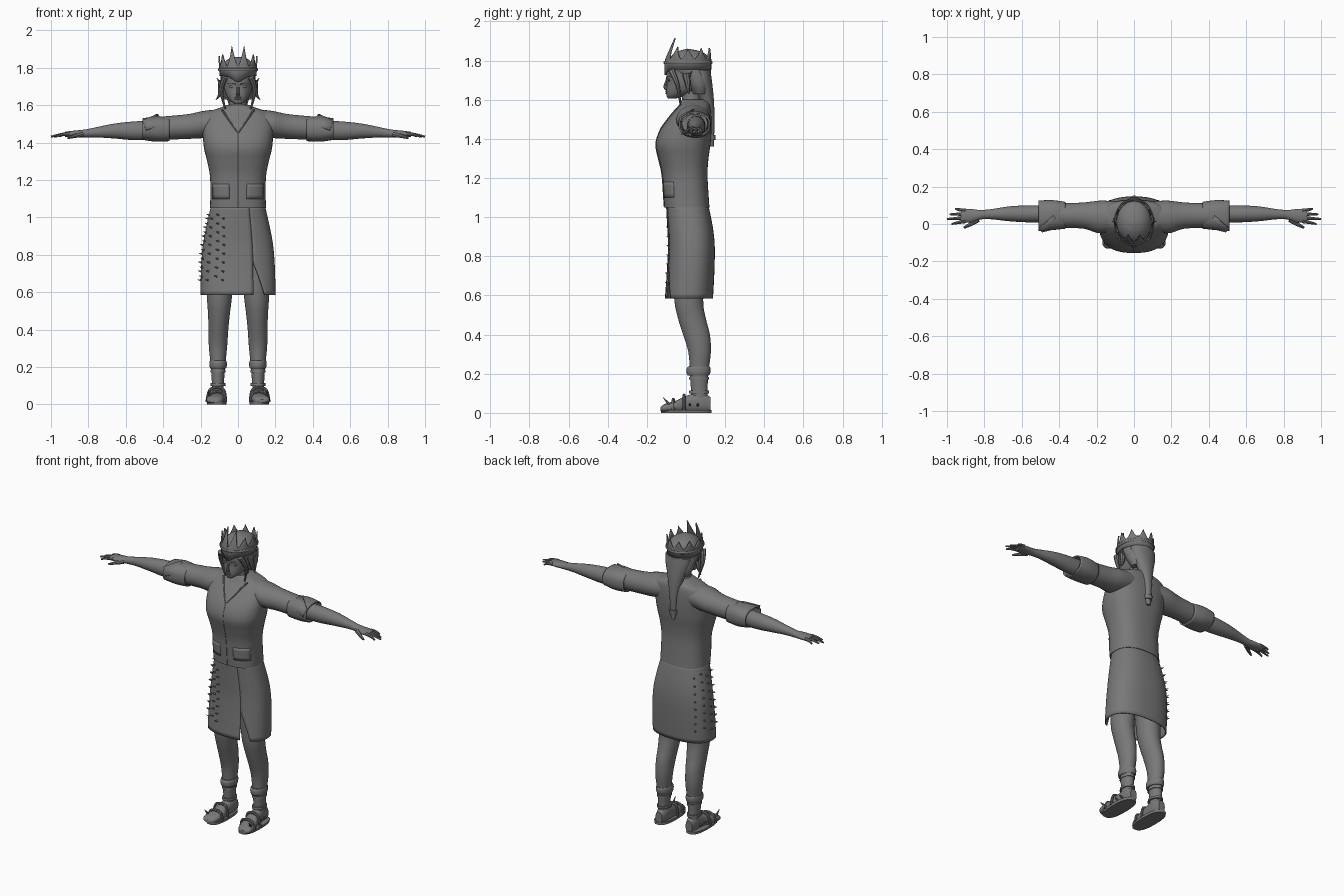
import bpy, bmesh
from math import sin, cos, pi, radians, copysign
from mathutils import Vector
from mathutils.bvhtree import BVHTree

if "Cube" in bpy.data.objects:
    bpy.data.objects.remove(bpy.data.objects["Cube"], do_unlink=True)

grey = bpy.data.materials.new("plain grey")
grey.use_nodes = True
grey.diffuse_color = (0.19, 0.19, 0.19, 1)
grey.node_tree.nodes["Principled BSDF"].inputs["Base Color"].default_value = grey.diffuse_color


def finish(obj, mirror=False, thick=0):
    obj.data.materials.clear()
    obj.data.materials.append(grey)
    bpy.ops.object.select_all(action="DESELECT")
    obj.select_set(True)
    bpy.context.view_layer.objects.active = obj
    if obj.type == "CURVE":
        bpy.ops.object.convert(target="MESH")
        obj = bpy.context.view_layer.objects.active
    bpy.ops.object.shade_smooth_by_angle(angle=radians(40))
    if thick:
        solid = obj.modifiers.new("thickness", "SOLIDIFY")
        solid.thickness = thick
    if mirror:
        obj.modifiers.new("mirror", "MIRROR")
    return obj


def mesh_object(name, verts, faces, **options):
    mesh = bpy.data.meshes.new(name)
    mesh.from_pydata([tuple(v) for v in verts], [], faces)
    bm = bmesh.new()
    bm.from_mesh(mesh)
    bmesh.ops.recalc_face_normals(bm, faces=bm.faces)
    bm.to_mesh(mesh)
    bm.free()
    obj = bpy.data.objects.new(name, mesh)
    bpy.context.collection.objects.link(obj)
    return finish(obj, **options)


def smooth_rings(rings, steps=4):
    # Spline through the given cross-sections
    pts = [Vector(r) for r in rings]
    out = []
    for i in range(len(pts) - 1):
        p, q = pts[i], pts[i + 1]
        before, after = pts[max(i - 1, 0)], pts[min(i + 2, len(pts) - 1)]
        for k in range(steps):
            t = k / steps
            m, w = (q - before) / 2, (after - p) / 2
            out.append(p + m * t + (3 * (q - p) - 2 * m - w) * t**2 + (2 * (p - q) + m + w) * t**3)
    return out + [pts[-1]]


def loft(name, axis, rings, n=32, power=2, gap=None, caps=True, **options):
    # Each ring: position on the axis, then low and high bounds of the two other axes
    rows = smooth_rings(rings)
    cols = n + 1 if gap else n
    verts, faces = [], []
    for t, a0, a1, b0, b1 in rows:
        start = radians(-70) + (gap(t) if gap else 0)
        for j in range(cols):
            ang = start + (radians(290) - start) * j / n
            c, s = cos(ang), sin(ang)
            a = (a0 + a1) / 2 + (a1 - a0) / 2 * copysign(abs(c) ** (2 / power), c)
            b = (b0 + b1) / 2 + (b1 - b0) / 2 * copysign(abs(s) ** (2 / power), s)
            verts.append({"x": (t, a, b), "y": (a, t, b), "z": (a, b, t)}[axis])
    for i in range(len(rows) - 1):
        for j in range(n):
            k = (j + 1) % cols
            faces.append((i * cols + j, i * cols + k, (i + 1) * cols + k, (i + 1) * cols + j))
    if caps:
        faces += [tuple(range(n)), tuple(range(len(verts) - n, len(verts)))]
    return mesh_object(name, verts, faces, **options)


def tube(name, points, radii, **options):
    curve = bpy.data.curves.new(name, "CURVE")
    curve.dimensions = "3D"
    curve.bevel_depth, curve.bevel_resolution = 1, 2
    curve.use_fill_caps = True
    curve.resolution_u = 5
    line = curve.splines.new("NURBS")
    line.points.add(len(points) - 1)
    for i, (point, p) in enumerate(zip(line.points, points)):
        point.co = (*p, 1)
        f = i / (len(points) - 1)
        point.radius = radii[0] * (1 - f) + radii[1] * f
    line.order_u, line.use_endpoint_u = 3, True
    obj = bpy.data.objects.new(name, curve)
    bpy.context.collection.objects.link(obj)
    return finish(obj, **options)


def ball(name, loc, scale, **options):
    bm = bmesh.new()
    bmesh.ops.create_uvsphere(bm, u_segments=14, v_segments=10, radius=1)
    verts = [Vector(loc) + v.co * Vector(scale) for v in bm.verts]
    faces = [[v.index for v in f.verts] for f in bm.faces]
    bm.free()
    return mesh_object(name, verts, faces, **options)


def surface(obj):
    return BVHTree.FromPolygons([v.co for v in obj.data.vertices], [p.vertices for p in obj.data.polygons])


def front_point(tree, x, z, lift=0.001):
    hit = tree.ray_cast(Vector((x, -1, z)), Vector((0, 1, 0)))[0]
    return hit - Vector((0, lift, 0))


def side_point(tree, degrees, z, lift=0.0):
    out = Vector((cos(radians(degrees)), sin(radians(degrees)), 0))
    return tree.ray_cast(out + Vector((0, 0, z)), -out)[0] + out * lift, out


# Jacket body, sleeves and rolled cuffs
torso = loft("jacket_body", "z", [
    (1.05, -.15, .15, -.11, .12), (1.12, -.148, .148, -.115, .115), (1.22, -.15, .15, -.122, .11),
    (1.3, -.165, .165, -.14, .115), (1.37, -.182, .182, -.155, .125), (1.44, -.188, .188, -.135, .13),
    (1.51, -.19, .19, -.085, .13), (1.56, -.165, .165, -.045, .125), (1.585, -.1, .1, -.03, .115),
    (1.6, -.06, .06, -.02, .1)], n=48, power=2.5)
loft("jacket_sleeves", "x", [
    (.08, -.03, .12, 1.44, 1.58), (.18, -.05, .125, 1.425, 1.57), (.27, -.025, .115, 1.42, 1.552),
    (.4, -.02, .11, 1.415, 1.54)], mirror=True)
loft("sleeve_cuffs", "x", [
    (.365, -.025, .118, 1.408, 1.535), (.44, -.033, .128, 1.405, 1.54),
    (.51, -.038, .125, 1.415, 1.53)], power=2.4, caps=False, thick=.008, mirror=True)
mesh_object("cuff_flaps", [(.51, -.03, 1.52), (.43, .04, 1.555), (.39, -.02, 1.5), (.49, -.045, 1.47)],
            [(0, 1, 2, 3)], thick=.008, mirror=True)
tree = surface(torso)
lapel = [front_point(tree, .085 * i / 8, 1.45 + .125 * i / 8) for i in range(9)]
tube("lapel_edges", lapel, (.003, .006), mirror=True)
tube("front_seam", [front_point(tree, 0, 1.45 - .04 * i) for i in range(11)], (.0025, .0025))
pocket = [side_point(tree, -68 + 43 * i / 6, 1.1 + .08 * j / 4, .002)[0] for j in range(5) for i in range(7)]
mesh_object("jacket_pockets", pocket, [
    (j * 7 + i, j * 7 + i + 1, j * 7 + i + 8, j * 7 + i + 7) for j in range(4) for i in range(6)],
    thick=.006, mirror=True)

# Skirt with a slit, and spikes on its right side
skirt = loft("skirt", "z", [
    (.585, -.2, .2, -.108, .138), (.72, -.198, .198, -.098, .145), (.85, -.188, .188, -.092, .147),
    (.95, -.17, .17, -.096, .137), (1.06, -.145, .145, -.102, .115)], n=60, power=2.4, caps=False,
    gap=lambda z: radians(22) * min(max((.76 - z) / .175, 0), 1), thick=.006)
tree = surface(skirt)
for col, degrees in enumerate((142, 157, 172, 187, 202, 217, 230)):
    for row in range(8):
        p, out = side_point(tree, degrees, .665 + .047 * row + .02 * (col % 2))
        tube("skirt_spike", [p, p + out * .008, p + out * .017 + Vector((0, 0, .004))], (.006, .0008))

# Forearms and hands
loft("forearms", "x", [
    (.42, .005, .1, 1.415, 1.52), (.55, .008, .1, 1.413, 1.514), (.66, .014, .095, 1.422, 1.502),
    (.76, .025, .08, 1.428, 1.482), (.82, .024, .075, 1.427, 1.47), (.87, .008, .08, 1.428, 1.465),
    (.925, .008, .08, 1.43, 1.458)], n=24, mirror=True)
for finger, (base, tip, reach) in {"index": (.016, 0, .975), "middle": (.034, .027, 1),
                                   "ring": (.053, .052, .985), "little": (.071, .082, .955)}.items():
    tube(finger + "_fingers", [(.9, base, 1.447), (.94, (base + tip) / 2, 1.447), (reach, tip, 1.432)],
         (.0115, .005), mirror=True)
tube("thumbs", [(.835, .025, 1.445), (.87, -.002, 1.437), (.91, -.02, 1.425)], (.016, .006), mirror=True)

# Legs
loft("legs", "z", [
    (.05, .078, .138, .03, .11), (.12, .075, .14, .025, .11), (.21, .068, .146, .02, .115),
    (.31, .058, .156, .012, .127), (.4, .052, .158, -.015, .122), (.48, .044, .16, -.04, .102),
    (.58, .032, .166, -.06, .088), (.8, .012, .17, -.07, .11)], mirror=True)

# Shoes, ankle bands and straps
loft("shoes", "y", [
    (-.13, .105, .15, .01, .028), (-.11, .082, .168, .005, .045), (-.05, .07, .163, .003, .063),
    (.01, .072, .146, .003, .09), (.08, .072, .14, .003, .105), (.125, .085, .13, .005, .08)],
    power=2.4, mirror=True)
loft("shoe_soles", "z", [(0, .062, .165, -.128, .13), (.016, .062, .168, -.13, .13)], power=2.6, mirror=True)
loft("ankle_bands", "z", [(.192, .064, .148, .008, .118), (.205, .06, .152, .003, .124),
                          (.225, .06, .152, .003, .126), (.236, .064, .15, .01, .122)], mirror=True)
for z in (.1, .17):
    loft("ankle_strap", "z", [(z, .067, .146, .015, .118), (z + .014, .067, .146, .017, .118)], mirror=True)
for y, top in ((-.065, .064), (-.01, .086)):
    tube("foot_strap", [(.066, y, .012), (.068, y, top - .01), (.095, y, top + .005), (.13, y, top + .005),
                        (.16, y, top - .012), (.166, y, .012)], (.008, .008), mirror=True)
tube("toe_spikes", [(.15, -.085, .04), (.155, -.095, .055), (.157, -.118, .08)], (.011, .001), mirror=True)
for y in (.02, .06):
    tube("buckle_spikes", [(.138, y, .04), (.152, y, .042), (.162, y, .05)], (.008, .001), mirror=True)

# Neck, head and face
loft("neck", "z", [(1.54, -.07, .07, -.025, .1), (1.6, -.047, .047, -.02, .075),
                   (1.66, -.045, .045, -.03, .07)], n=24)
head = loft("head", "z", [
    (1.606, -.018, .018, -.092, -.05), (1.622, -.04, .04, -.1, 0), (1.65, -.061, .061, -.1, .06),
    (1.69, -.075, .075, -.097, .095), (1.73, -.08, .08, -.1, .11), (1.79, -.083, .083, -.093, .11),
    (1.83, -.065, .065, -.06, .09), (1.85, -.02, .02, -.01, .03)], power=2.2)
tree = surface(head)
tube("nose", [(0, -.094, 1.71), (0, -.106, 1.675), (0, -.108, 1.662), (0, -.094, 1.655)], (.006, .011))
ball("eyes", front_point(tree, .034, 1.7, -.003), (.014, .006, .007), mirror=True)
tube("brows", [front_point(tree, x, z) for x, z in ((.012, 1.712), (.035, 1.722), (.056, 1.716))],
     (.004, .002), mirror=True)
for z in (1.634, 1.642):
    ball("lip", front_point(tree, 0, z, -.001), (.02, .006, .005))

# Hair cap, ponytail and loose locks
loft("hair_cap", "z", [
    (1.63, -.07, .07, .03, .115), (1.67, -.088, .088, .005, .122), (1.715, -.093, .093, -.03, .125),
    (1.745, -.093, .093, -.085, .127), (1.775, -.093, .093, -.104, .127), (1.815, -.085, .085, -.085, .12),
    (1.845, -.055, .055, -.045, .08), (1.858, -.015, .015, -.005, .025)])
loft("ponytail", "z", [
    (1.36, -.012, .012, .122, .142), (1.4, -.019, .019, .112, .143), (1.47, -.024, .024, .1, .146),
    (1.55, -.036, .036, .085, .145), (1.63, -.058, .058, .06, .14), (1.7, -.08, .08, .04, .132),
    (1.75, -.085, .085, .03, .125)], n=24)
loft("ponytail_tie", "z", [(1.395, -.024, .024, .106, .15), (1.42, -.026, .026, .104, .152)], n=20)
tube("face_locks", [(.07, -.075, 1.75), (.092, -.05, 1.7), (.085, -.035, 1.64), (.068, -.03, 1.58)],
     (.017, .004), mirror=True)
tube("side_locks", [(.085, 0, 1.73), (.095, .01, 1.68), (.098, .01, 1.65), (.118, .015, 1.63)],
     (.02, .002), mirror=True)
tube("ears", [(.08, .005, 1.7), (.098, .015, 1.72), (.112, .03, 1.745)], (.012, .002), mirror=True)

# Crown: a band with ten points, tallest in front
verts, faces, count = [], [], 200
for j in range(count):
    ang = 2 * pi * j / count
    front = max(0, -sin(ang))
    tooth = 1 - abs(((ang + pi / 2) / radians(36)) % 1 - .5) * 2
    top = 1.808 + (.055 + .065 * front**4) * tooth**1.5
    for z in (1.755 - .03 * front**12, 1.795, (1.8 + top) / 2, top):
        grow = 1 + .6 * (z - 1.76)
        verts.append((.099 * grow * cos(ang), .01 + .119 * sin(ang) + max(0, z - 1.8) * .4 * front, z))
    k = (j + 1) % count
    faces += [(j * 4 + i, k * 4 + i, k * 4 + i + 1, j * 4 + i + 1) for i in range(3)]
mesh_object("crown", verts, faces, thick=.008)
loft("crown_rim", "z", [(1.782, -.104, .104, -.112, .132), (1.79, -.108, .108, -.116, .136),
                        (1.798, -.105, .105, -.113, .133)], n=48, caps=False, thick=.006)
